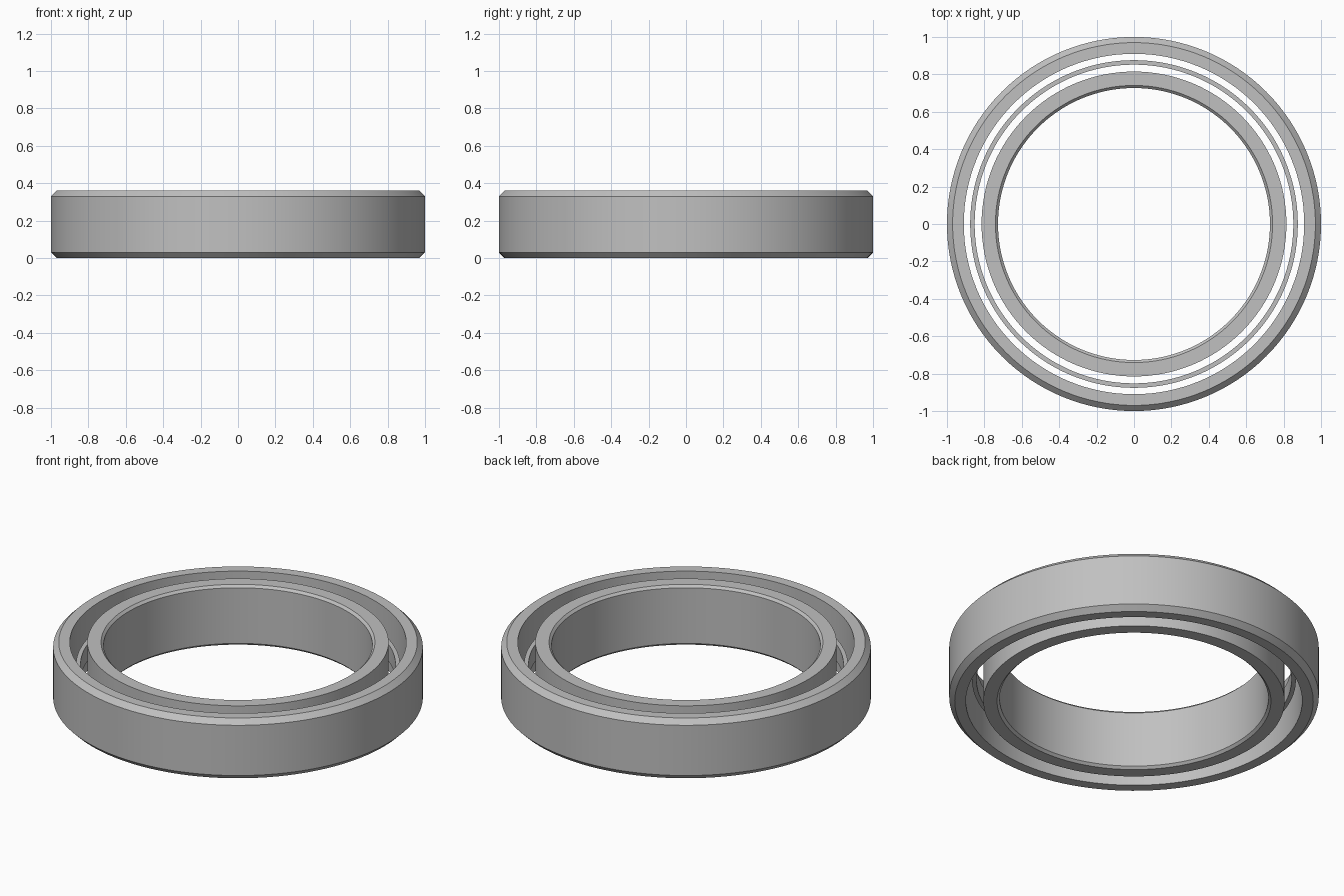
import bpy
import bmesh
import math

cube = bpy.data.objects.get("Cube")
if cube:
    bpy.data.objects.remove(cube, do_unlink=True)

SEGMENTS = 128
HEIGHT = 0.36

# Single brushed steel colour
steel = bpy.data.materials.new("steel_grey")
steel.use_nodes = True
colour = (0.53, 0.53, 0.53, 1)
steel.diffuse_color = colour
steel.node_tree.nodes["Principled BSDF"].inputs["Base Color"].default_value = colour


def ring(name, inner, outer, bottom, top, inner_chamfer=0, outer_chamfer=0):
    """Revolve a rectangular section with optional chamfers around z."""
    def side(radius, chamfer, inward, low_to_high):
        if not chamfer:
            pts = [(radius, bottom), (radius, top)]
        else:
            pts = [(radius + inward * chamfer, bottom), (radius, bottom + chamfer),
                   (radius, top - chamfer), (radius + inward * chamfer, top)]
        return pts if low_to_high else pts[::-1]

    section = side(outer, outer_chamfer, -1, True) + side(inner, inner_chamfer, 1, False)
    bm = bmesh.new()
    loops = []
    for i in range(SEGMENTS):
        a = math.tau * i / SEGMENTS
        loops.append([bm.verts.new((r * math.cos(a), r * math.sin(a), z)) for r, z in section])
    n = len(section)
    for i in range(SEGMENTS):
        here, after = loops[i], loops[(i + 1) % SEGMENTS]
        for j in range(n):
            k = (j + 1) % n
            bm.faces.new((here[j], after[j], after[k], here[k]))
    bmesh.ops.recalc_face_normals(bm, faces=bm.faces)
    mesh = bpy.data.meshes.new(name)
    bm.to_mesh(mesh)
    bm.free()
    mesh.materials.append(steel)
    obj = bpy.data.objects.new(name, mesh)
    bpy.context.collection.objects.link(obj)
    bpy.ops.object.select_all(action='DESELECT')
    obj.select_set(True)
    bpy.context.view_layer.objects.active = obj
    bpy.ops.object.shade_smooth_by_angle(angle=math.radians(30))
    return obj


# Outer race, inner race and the thin cage floating between them
ring("outer_race", 0.91, 1.0, 0, HEIGHT, outer_chamfer=0.03)
ring("inner_race", 0.727, 0.815, 0, HEIGHT, inner_chamfer=0.014)
ring("cage_ring", 0.852, 0.876, 0.13, 0.23)
